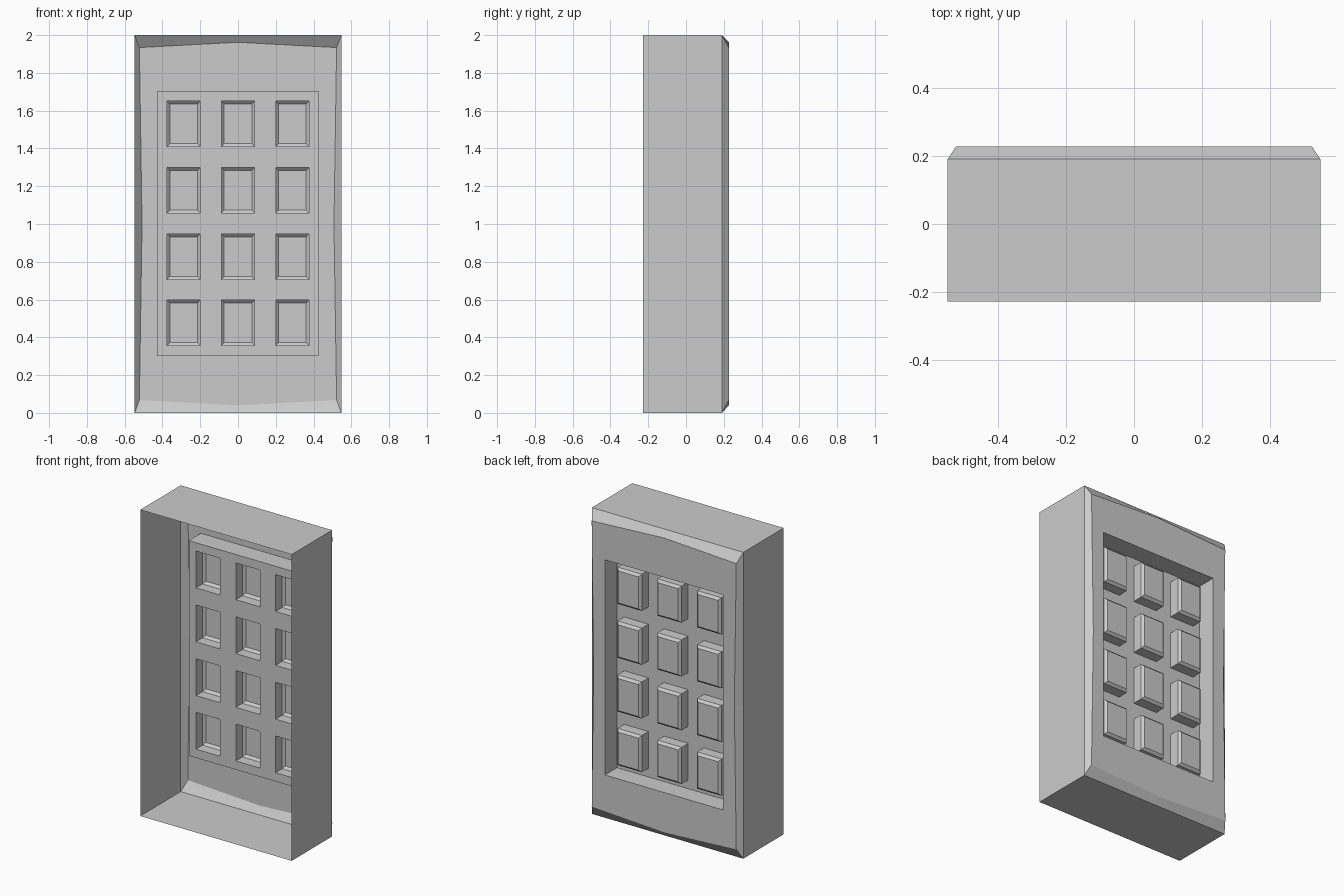
import bpy, bmesh

if "Cube" in bpy.data.objects:
    bpy.data.objects.remove(bpy.data.objects["Cube"])

Y_OPEN, Y_RIM, Y_FACE, Y_FLOOR = -0.227, 0.19, 0.227, 0.102
KEY_W, KEY_H = 0.175, 0.24
KEY_X = [-0.2875, 0.0, 0.2875]
KEY_Z = [0.477, 0.827, 1.178, 1.53]


def ring(bm, y, x, z0, z1, xm=None, low=None, high=None):
    """Eight-point loop (corners and edge middles) in the plane y."""
    xm = x if xm is None else xm
    low = z0 if low is None else low
    high = z1 if high is None else high
    pts = [(-x, z0), (0, low), (x, z0), (xm, 1), (x, z1), (0, high), (-x, z1), (-xm, 1)]
    return [bm.verts.new((px, y, pz)) for px, pz in pts]


def rect(bm, y, cx, cz, w, h):
    return [bm.verts.new((cx + sx * w / 2, y, cz + sz * h / 2))
            for sx, sz in ((-1, -1), (1, -1), (1, 1), (-1, 1))]


def bridge(bm, a, b):
    for i in range(len(a)):
        j = (i + 1) % len(a)
        bm.faces.new((a[i], b[i], b[j], a[j]))


def finish(bm, name):
    bmesh.ops.remove_doubles(bm, verts=bm.verts, dist=0.0001)
    mesh = bpy.data.meshes.new(name)
    bm.to_mesh(mesh)
    bm.free()
    obj = bpy.data.objects.new(name, mesh)
    bpy.context.collection.objects.link(obj)
    return obj


# Open shell: side walls, chamfer, bowed back face, recess walls
bm = bmesh.new()
loops = [
    ring(bm, Y_OPEN, 0.547, 0, 2),
    ring(bm, Y_RIM, 0.547, 0, 2),
    ring(bm, Y_FACE, 0.522, 0.068, 1.934, xm=0.508, low=0.04, high=1.962),
    ring(bm, Y_FACE, 0.427, 0.3, 1.705),
    ring(bm, Y_FLOOR, 0.427, 0.3, 1.705),
]
for a, b in zip(loops, loops[1:]):
    bridge(bm, a, b)
finish(bm, "shell")

# Recess floor: grid of panels with the key openings left out
bm = bmesh.new()
xs = [-0.427] + [c + s * KEY_W / 2 for c in KEY_X for s in (-1, 1)] + [0.427]
zs = [0.3] + [c + s * KEY_H / 2 for c in KEY_Z for s in (-1, 1)] + [1.705]
for i in range(len(xs) - 1):
    for j in range(len(zs) - 1):
        if i % 2 and j % 2:
            continue
        x0, x1, z0, z1 = xs[i], xs[i + 1], zs[j], zs[j + 1]
        quad = [(x0, z0), (x0, z1), (x1, z1), (x1, z0)]
        bm.faces.new([bm.verts.new((x, Y_FLOOR, z)) for x, z in quad])
finish(bm, "keypad_floor")

# Hollow keys: straight walls, small bevel, flat cap
bm = bmesh.new()
for cx in KEY_X:
    for cz in KEY_Z:
        base = rect(bm, Y_FLOOR, cx, cz, KEY_W, KEY_H)
        shoulder = rect(bm, Y_FLOOR + 0.068, cx, cz, KEY_W, KEY_H)
        cap = rect(bm, Y_FLOOR + 0.083, cx, cz, KEY_W - 0.029, KEY_H - 0.031)
        bridge(bm, base, shoulder)
        bridge(bm, shoulder, cap)
        bm.faces.new(cap[::-1])
finish(bm, "keys")
